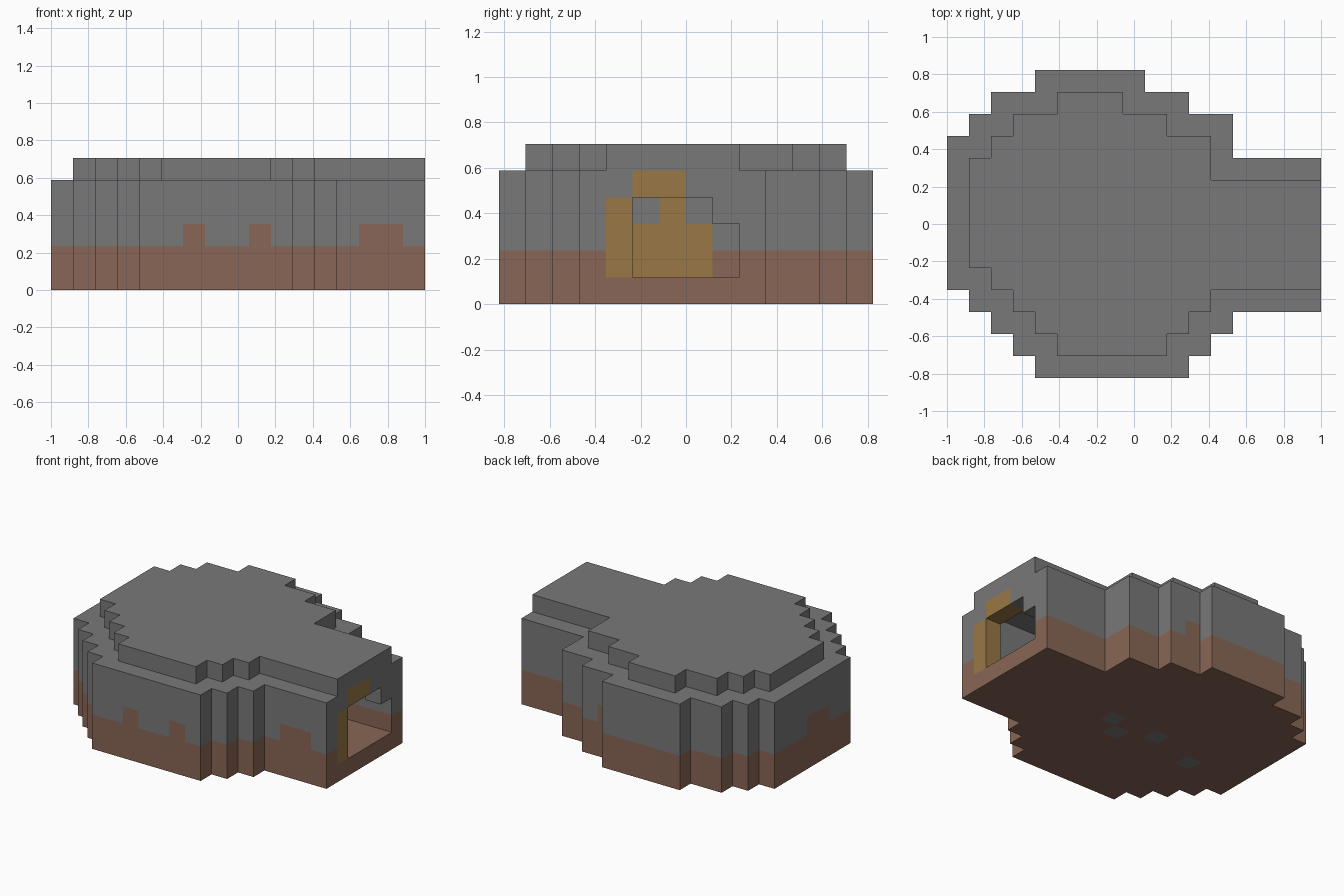
import bpy
import bmesh
from mathutils import Vector

if "Cube" in bpy.data.objects:
    bpy.data.objects.remove(bpy.data.objects["Cube"], do_unlink=True)

# Block grid: 17 long, 14 deep, 6 high
NX, NY, NZ = 17, 14, 6
S = 2 / NX

# Plan of the roof and the hollow beneath it: start and end block of each row
ROOF = {1: (5, 10), 2: (4, 11), 3: (3, 12), 4: (2, 17), 5: (1, 17), 6: (1, 17),
        7: (1, 17), 8: (1, 17), 9: (1, 12), 10: (2, 12), 11: (3, 10), 12: (5, 8)}
DOORWAY = {5: 3, 6: 3, 7: 3, 8: 2}          # row -> top block of the opening
FRAME = {(4, 1), (4, 2), (4, 3), (5, 4), (6, 4)}
BACK_PANEL = {(j, k) for j in (5, 6, 7) for k in (1, 2)} | {(6, 3)}
FLOOR_STONES = {(9, 6), (8, 5), (6, 6), (3, 5)}

STONE, EARTH, TIMBER = range(3)


def material(name, rgb):
    mat = bpy.data.materials.new(name)
    mat.use_nodes = True
    mat.diffuse_color = (*rgb, 1)
    mat.node_tree.nodes["Principled BSDF"].inputs["Base Color"].default_value = (*rgb, 1)
    return mat


def roof(i, j):
    return j in ROOF and ROOF[j][0] <= i < ROOF[j][1]


def plan(i, j):
    """Wall footprint: the roof plan grown by one block all round."""
    return 0 <= i < NX and any(roof(i + a, j + b) for a in (-1, 0, 1) for b in (-1, 0, 1))


def solid(i, j, k):
    if not (0 <= k < NZ and plan(i, j)):
        return False
    if k == NZ - 1:
        return roof(i, j)
    if k == 0:
        return True
    if i == NX - 1:
        return not (j in DOORWAY and k <= DOORWAY[j])
    return not roof(i, j)


def paint(cell, axis, sign):
    """Choose the colour of one block face from its place and direction."""
    i, j, k = cell
    near = list(cell)
    near[axis] += sign
    outside = not plan(near[0], near[1])
    # Timber frame round the doorway and timber on the far wall inside
    if i == NX - 1 and (j, k) in FRAME and (axis, sign) != (1, -1):
        return TIMBER
    if i < 2 and (axis, sign) == (0, 1) and (j, k) in BACK_PANEL:
        return TIMBER
    # Stones showing in the underside
    if (axis, sign) == (2, -1) and k == 0 and (i, j) in FLOOR_STONES:
        return STONE
    # Raised patches of earth on the outer walls
    if k == 2 and outside:
        if axis == 0 and sign < 0 and j in (6, 7):
            return EARTH
        if axis == 1 and i in ((6, 9, 14, 15) if sign < 0 else (9,)):
            return EARTH
    return EARTH if k < 2 else STONE


# Hollow block shell
bm = bmesh.new()
corner = {}


def vert(p):
    p = tuple(p)
    if p not in corner:
        corner[p] = bm.verts.new(Vector((p[0] - NX / 2, p[1] - NY / 2, p[2])) * S)
    return corner[p]


for i in range(NX):
    for j in range(NY):
        for k in range(NZ):
            cell = (i, j, k)
            if not solid(*cell):
                continue
            for axis in range(3):
                for sign in (-1, 1):
                    near = list(cell)
                    near[axis] += sign
                    if solid(*near):
                        continue
                    u, v = (axis + 1) % 3, (axis + 2) % 3
                    ring = []
                    for a, b in ((0, 0), (1, 0), (1, 1), (0, 1)):
                        p = list(cell)
                        p[axis] += sign > 0
                        p[u] += a
                        p[v] += b
                        ring.append(vert(p))
                    face = bm.faces.new(ring[::sign])
                    face.material_index = paint(cell, axis, sign)

# Merge flat areas of one colour
bmesh.ops.dissolve_limit(bm, angle_limit=0.01, verts=bm.verts[:], edges=bm.edges[:],
                         delimit={'MATERIAL'})
mesh = bpy.data.meshes.new("cave_shell")
bm.to_mesh(mesh)
bm.free()
for mat in (material("grey_stone", (0.19, 0.19, 0.19)),
            material("brown_earth", (0.25, 0.134, 0.092)),
            material("golden_timber", (0.32, 0.187, 0.06))):
    mesh.materials.append(mat)
shell = bpy.data.objects.new("cave_shell", mesh)
bpy.context.collection.objects.link(shell)
